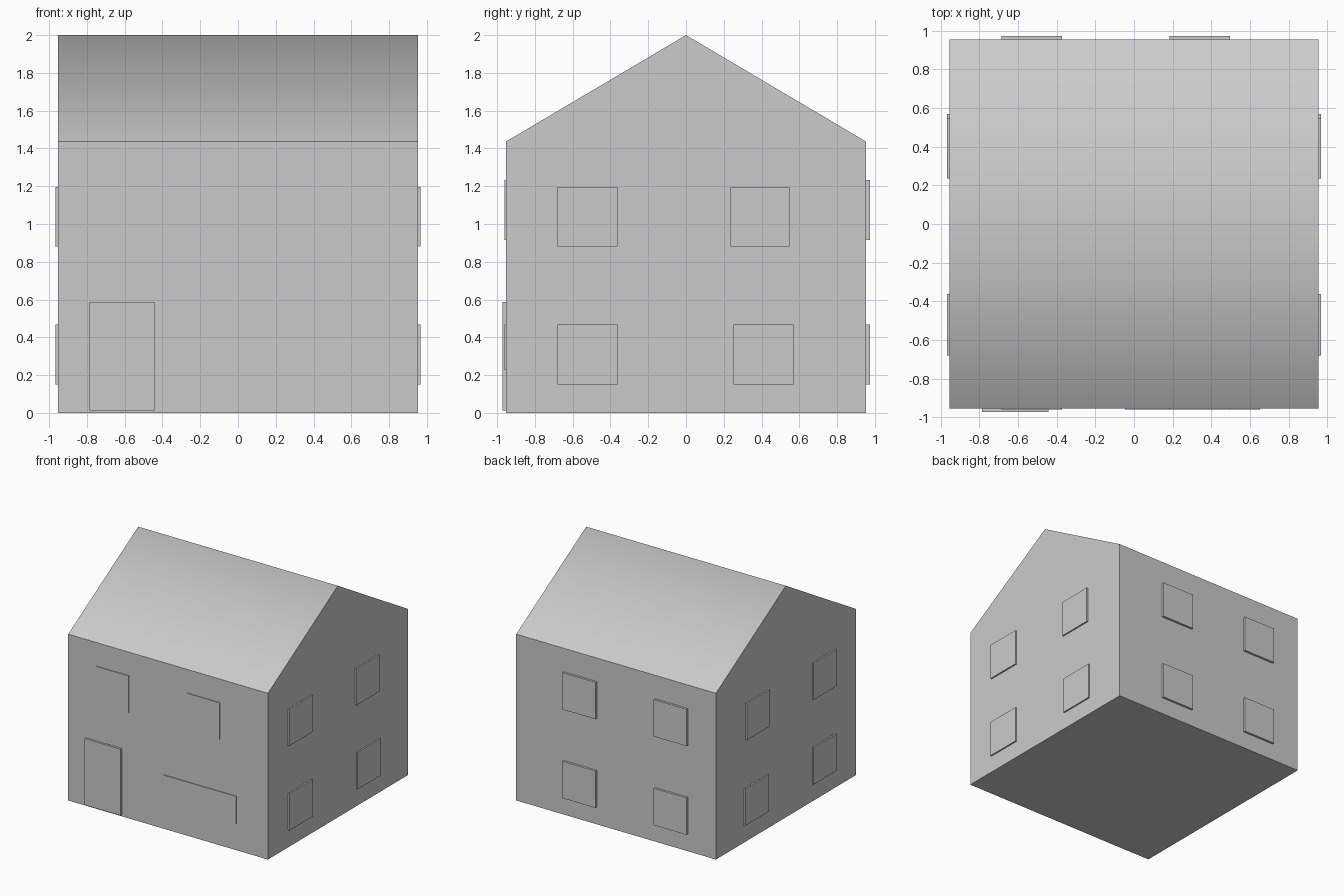
import bpy, bmesh

if "Cube" in bpy.data.objects:
    bpy.data.objects.remove(bpy.data.objects["Cube"])

HALF = 0.954      # half width and depth of the house
EAVE = 1.436
RIDGE = 2.0
EMBED = 0.01      # how far panels sink into the wall


def add_object(name, bm):
    bmesh.ops.recalc_face_normals(bm, faces=bm.faces)
    mesh = bpy.data.meshes.new(name)
    bm.to_mesh(mesh)
    bm.free()
    obj = bpy.data.objects.new(name, mesh)
    bpy.context.collection.objects.link(obj)
    return obj


def box(name, x, y, z):
    """Box from (min, max) ranges on each axis."""
    bm = bmesh.new()
    bmesh.ops.create_cube(bm, size=1)
    for v in bm.verts:
        v.co = [(a + b) / 2 + c * (b - a) for (a, b), c in zip((x, y, z), v.co)]
    return add_object(name, bm)


# House shell: gable profile extruded along x, shading blended over the ridge
profile = [(-HALF, 0), (HALF, 0), (HALF, EAVE), (0, RIDGE), (-HALF, EAVE)]
bm = bmesh.new()
gable = bm.faces.new([bm.verts.new((-HALF, y, z)) for y, z in profile])
ext = bmesh.ops.extrude_face_region(bm, geom=[gable], use_keep_orig=True)
for v in ext["geom"]:
    if isinstance(v, bmesh.types.BMVert):
        v.co.x = HALF
for f in bm.faces:
    f.smooth = True
for e in bm.edges:
    e.smooth = all(v.co.z > RIDGE - 0.01 for v in e.verts)
add_object("house_shell", bm)

UPPER, LOWER = (0.915, 1.233), (0.149, 0.467)
COLUMNS = [(-0.685, -0.373), (0.183, 0.498)]
FRONT = (-0.961, -HALF + EMBED)
BACK = (HALF - EMBED, 0.973)

# Front wall: door, wide window and upper windows
box("front_door", (-0.786, -0.442), (-0.972, -HALF + EMBED), (0.013, 0.587))
box("front_wide_window", (-0.046, 0.652), FRONT, (0.228, 0.467))
for x in COLUMNS:
    box("front_upper_window", x, FRONT, UPPER)

# Back wall: two rows of windows
for x in COLUMNS:
    for z in (UPPER, LOWER):
        box("back_window", x, BACK, z)

# Side walls: the same four windows on left and right
side_windows = [
    ((-0.68, -0.362), LOWER), ((0.252, 0.569), LOWER),
    ((-0.68, -0.362), (0.88, 1.197)), ((0.235, 0.549), (0.88, 1.197)),
]
for side, sign in (("left", -1), ("right", 1)):
    x = tuple(sorted((sign * (HALF - EMBED), sign * 0.967)))
    for y, z in side_windows:
        box(side + "_window", x, y, z)
